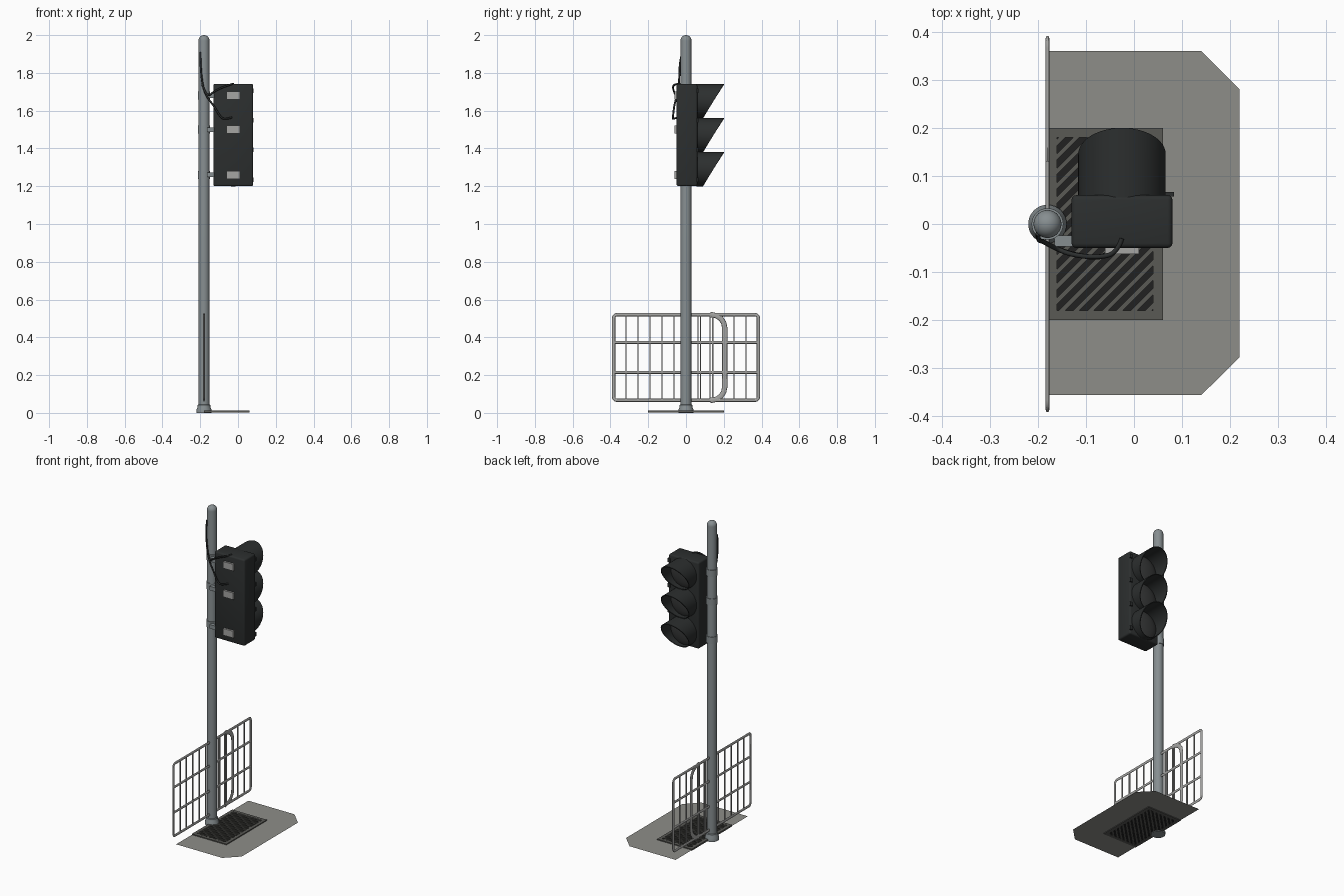
import bpy, bmesh, math
from mathutils import Vector

if "Cube" in bpy.data.objects:
    bpy.data.objects.remove(bpy.data.objects["Cube"])

def mat(name, c):
    m = bpy.data.materials.new(name)
    m.diffuse_color = (*c, 1)
    m.use_nodes = True
    m.node_tree.nodes["Principled BSDF"].inputs["Base Color"].default_value = m.diffuse_color
    return m

STEEL = mat("steel", (0.24, 0.27, 0.28))
ZINC = mat("zinc", (0.38, 0.38, 0.37))
BLACK = mat("black", (0.025, 0.028, 0.028))
LENS = mat("lens", (0.04, 0.042, 0.042))
STONE = mat("paving", (0.27, 0.27, 0.25))
IRON = mat("iron", (0.10, 0.10, 0.09))
PIT = mat("pit", (0.015, 0.015, 0.015))
PX = -0.18   # pole axis
HX = -0.025  # signal axis

def finish(name, bm, m, smooth=True):
    bmesh.ops.recalc_face_normals(bm, faces=bm.faces)
    me = bpy.data.meshes.new(name)
    bm.to_mesh(me)
    bm.free()
    o = bpy.data.objects.new(name, me)
    bpy.context.collection.objects.link(o)
    me.materials.append(m)
    if smooth:
        select(o)
        bpy.ops.object.shade_smooth_by_angle(angle=math.radians(35))
    return o

def select(o):
    bpy.ops.object.select_all(action='DESELECT')
    o.select_set(True)
    bpy.context.view_layer.objects.active = o

def box(name, lo, hi, m, bevel=0):
    bm = bmesh.new()
    bmesh.ops.create_cube(bm, size=1)
    lo, hi = Vector(lo), Vector(hi)
    for v in bm.verts:
        v.co = (lo + hi) / 2 + v.co * (hi - lo)
    if bevel:
        bmesh.ops.bevel(bm, geom=bm.edges[:], offset=bevel, segments=3, profile=0.5, affect='EDGES')
    return finish(name, bm, m, bevel > 0)

def lathe(name, profile, m, seg=32):
    """Spin an (r, z) profile about z."""
    bm = bmesh.new()
    vs = [bm.verts.new((r, 0, z)) for r, z in profile]
    es = [bm.edges.new(p) for p in zip(vs, vs[1:])]
    bmesh.ops.spin(bm, geom=vs + es, cent=(0, 0, 0), axis=(0, 0, 1), angle=2 * math.pi, steps=seg)
    bmesh.ops.remove_doubles(bm, verts=bm.verts, dist=1e-5)
    return finish(name, bm, m)

def tube(name, pts, r, m, cyclic=False, kind='POLY'):
    cu = bpy.data.curves.new(name, 'CURVE')
    cu.dimensions = '3D'
    cu.bevel_depth, cu.bevel_resolution, cu.use_fill_caps = r, 2, True
    s = cu.splines.new(kind)
    s.points.add(len(pts) - 1)
    for p, q in zip(s.points, pts):
        p.co = (*q, 1)
    s.use_cyclic_u = cyclic
    if kind == 'NURBS':
        s.order_u, s.use_endpoint_u = 3, True
        s.resolution_u = 6
    cu.materials.append(m)
    o = bpy.data.objects.new(name, cu)
    bpy.context.collection.objects.link(o)
    select(o)
    bpy.ops.object.convert(target='MESH')
    bpy.ops.object.shade_smooth_by_angle(angle=math.radians(50))
    return bpy.context.object

# Pole with domed top and flared foot
dome = [(0.029 * math.cos(a), 1.971 + 0.029 * math.sin(a)) for a in [math.pi / 16 * i for i in range(9)]]
pole = lathe("pole", [(0, 0), (0.04, 0), (0.04, 0.018), (0.034, 0.03), (0.033, 0.042), (0.029, 0.045)] + dome, STEEL)
pole.location.x = PX

# Signal housing and door
box("signal_housing", (-0.13, -0.05, 1.2), (0.08, 0.06, 1.742), BLACK, 0.01)
for i in range(4):
    z = 1.235 + 0.157 * i
    box("door_hinge", (0.065, 0.057, z - 0.012), (0.083, 0.067, z + 0.012), BLACK)

def visor(z):
    bm = bmesh.new()
    n, ro, ri = 48, 0.091, 0.086
    rings = []
    for r, front in ((ro, 0), (ro, 1), (ri, 1), (ri, 0)):
        ring = []
        for k in range(n):
            a = 2 * math.pi * k / n
            y = 0.145 + 0.055 * math.sin(a) if front else 0.055
            ring.append(bm.verts.new((HX + r * math.cos(a), y, z + r * math.sin(a))))
        rings.append(ring)
    for j in range(4):
        a, b = rings[j], rings[(j + 1) % 4]
        for k in range(n):
            l = (k + 1) % n
            bm.faces.new((a[k], a[l], b[l], b[k]))
    finish("visor", bm, BLACK)
    # Shallow domed lens inside the visor
    lens = lathe("lens", [(0.086, 0), (0.08, 0.004), (0.055, 0.011), (0.028, 0.015), (0, 0.016)], LENS)
    lens.rotation_euler.x = -math.pi / 2
    lens.location = (HX, 0.062, z)

for z in (1.65, 1.47, 1.29):
    visor(z)

# Clamps on the pole with arms and back plates
for z in (1.26, 1.5, 1.68):
    c = lathe("pole_clamp", [(0.028, -0.021), (0.033, -0.021), (0.033, 0.021), (0.028, 0.021)], STEEL)
    c.location = (PX, 0, z)
    box("clamp_arm", (-0.165, -0.047, z - 0.012), (-0.125, -0.024, z + 0.012), STEEL)
    box("back_plate", (-0.06, -0.062, z - 0.021), (0.01, -0.048, z + 0.021), ZINC)

# Cables from pole to housing
trunk = [(-0.2, -0.02, 1.91), (-0.2, -0.034, 1.86), (-0.19, -0.036, 1.74), (-0.165, -0.05, 1.67)]
tube("lower_cable", trunk + [(-0.13, -0.062, 1.63), (-0.09, -0.07, 1.56), (-0.06, -0.068, 1.555), (-0.03, -0.045, 1.565)],
     0.005, BLACK, kind='NURBS')
tube("upper_cable", trunk[2:] + [(-0.13, -0.064, 1.70), (-0.08, -0.07, 1.725), (-0.035, -0.062, 1.74), (-0.025, -0.03, 1.743)],
     0.005, BLACK, kind='NURBS')

# Railing: flattened round-cornered frame
def corner(cy, cz, r, a0):
    return [(0, cy + r * math.cos(a), cz + r * math.sin(a)) for a in [a0 + math.pi / 8 * i for i in range(5)]]

H = math.pi / 2
Y, ZB, ZT, R = 0.383, 0.067, 0.52, 0.018
frame = []
for q, (cy, cz) in enumerate(((Y - R, ZT - R), (-Y + R, ZT - R), (-Y + R, ZB + R), (Y - R, ZB + R))):
    frame += corner(cy, cz, R, q * H)
hoop = [(0, 0.13, ZB)] + corner(0.135, ZB + 0.07, 0.07, -H) + corner(0.135, ZT - 0.07, 0.07, 0) + [(0, 0.13, ZT)]
for name, pts, r, cyc in (("rail_frame", frame, 0.009, True), ("rail_hoop", hoop, 0.014, False),
                          ("rail_lower_bar", [(0, -Y, 0.215), (0, Y, 0.215)], 0.008, False),
                          ("rail_upper_bar", [(0, -Y, 0.373), (0, Y, 0.373)], 0.008, False)):
    o = tube(name, pts, r, ZINC, cyc)
    o.location.x = PX
    o.scale.x = 0.0045 / r
for y in [0.0635 * i for i in range(-5, 6) if i not in (0, 3)] + [0.077, 0.142]:
    box("rail_spindle", (PX - 0.003, y - 0.0035, ZB), (PX + 0.003, y + 0.0035, ZT), ZINC)

# Paving sheet with a cut-out for the grate
bm = bmesh.new()
pts = [(PX, -0.356), (0.14, -0.356), (0.22, -0.277), (0.22, 0.28), (0.14, 0.36), (PX, 0.36),
       (PX, 0.2), (0.06, 0.2), (0.06, -0.2), (PX, -0.2)]
bm.faces.new([bm.verts.new((x, y, 0.007)) for x, y in pts])
bmesh.ops.triangulate(bm, faces=bm.faces[:])
paving = finish("paving", bm, STONE, False)
if paving.data.polygons[0].normal.z < 0:
    paving.data.flip_normals()

# Grate: border, dark pit and diagonal bars
X0, X1, Y0, Y1 = -0.16, 0.04, -0.18, 0.18
for lo, hi in (((PX, -0.2), (X0, 0.2)), ((X1, -0.2), (0.06, 0.2)), ((X0, -0.2), (X1, Y0)), ((X0, Y1), (X1, 0.2))):
    box("grate_border", (*lo, 0.003), (*hi, 0.013), IRON)
box("grate_pit", (X0, Y0, 0.005), (X1, Y1, 0.007), PIT)
bm = bmesh.new()
for i in range(-13, 14):
    c, w = -0.06 + i * 0.03, 0.0065
    bm.faces.new([bm.verts.new((c + s * w + t, t, 0.003)) for s, t in ((-1, -0.5), (1, -0.5), (1, 0.5), (-1, 0.5))])
for co, no in (((X0, 0, 0), (-1, 0, 0)), ((X1, 0, 0), (1, 0, 0)), ((0, Y0, 0), (0, -1, 0)), ((0, Y1, 0), (0, 1, 0))):
    bmesh.ops.bisect_plane(bm, geom=bm.verts[:] + bm.edges[:] + bm.faces[:], plane_co=co, plane_no=no, clear_outer=True)
ext = bmesh.ops.extrude_face_region(bm, geom=bm.faces[:], use_keep_orig=True)
bmesh.ops.translate(bm, vec=(0, 0, 0.009), verts=[v for v in ext["geom"] if isinstance(v, bmesh.types.BMVert)])
finish("grate_bars", bm, IRON, False)
